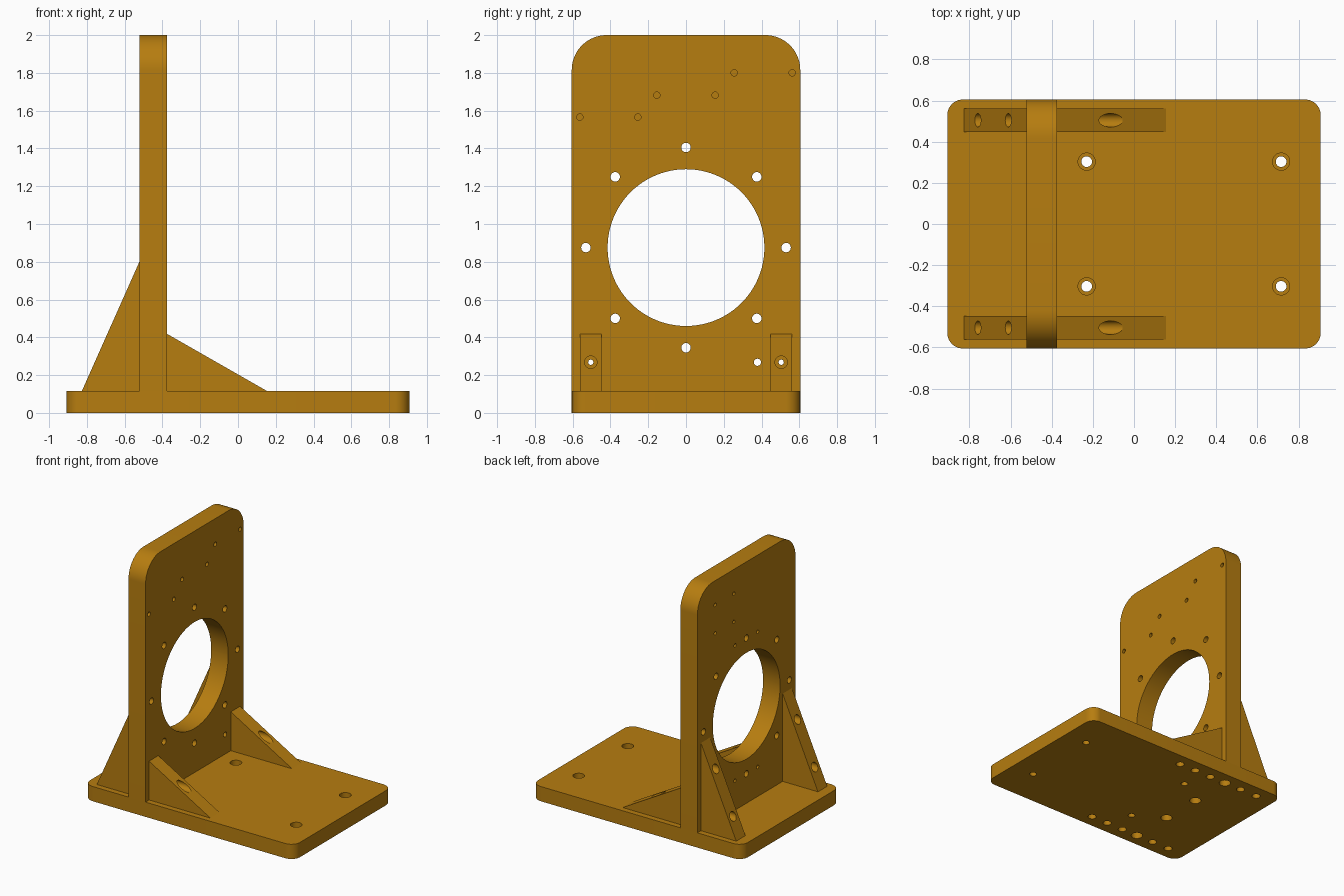
import bpy, bmesh, math
from mathutils import Vector, Matrix

cube = bpy.data.objects.get("Cube")
if cube:
    bpy.data.objects.remove(cube, do_unlink=True)

OCHRE = (0.47, 0.205, 0.005, 1.0)
mat = bpy.data.materials.new("ochre")
mat.use_nodes = True
mat.diffuse_color = OCHRE
mat.node_tree.nodes["Principled BSDF"].inputs["Base Color"].default_value = OCHRE

BASE_TOP = 0.115
HALF_X, HALF_Y = 0.907, 0.605
PLATE_BACK, PLATE_FRONT = -0.522, -0.375


def to_object(bm, name):
    mesh = bpy.data.meshes.new(name)
    bmesh.ops.recalc_face_normals(bm, faces=bm.faces[:])
    bm.to_mesh(mesh)
    bm.free()
    obj = bpy.data.objects.new(name, mesh)
    bpy.context.collection.objects.link(obj)
    return obj


def prism(name, profile, axis, lo, hi):
    """Extrude a 2D outline along one axis from lo to hi."""
    place = {"X": lambda p, h: (h, p[0], p[1]),
             "Y": lambda p, h: (p[0], h, p[1]),
             "Z": lambda p, h: (p[0], p[1], h)}[axis]
    bm = bmesh.new()
    face = bm.faces.new([bm.verts.new(place(p, lo)) for p in profile])
    out = bmesh.ops.extrude_face_region(bm, geom=[face])
    verts = [g for g in out["geom"] if isinstance(g, bmesh.types.BMVert)]
    bmesh.ops.translate(bm, verts=verts, vec=Vector(place((0, 0), hi - lo)))
    obj = to_object(bm, name)
    obj.data.materials.append(mat)
    return obj


def arc(cx, cy, r, start, steps=12):
    return [(cx + r * math.cos(a), cy + r * math.sin(a))
            for a in (math.radians(start + 90 * i / steps) for i in range(steps + 1))]


def drill(bm, axis, centre, r, lo, hi, sides=24):
    """Add a cylinder along X or Z to a cutter; centre is (y, z) or (x, y)."""
    mid = (lo + hi) / 2
    if axis == "X":
        m = Matrix.Translation((mid, *centre)) @ Matrix.Rotation(math.pi / 2, 4, "Y")
    else:
        m = Matrix.Translation((*centre, mid))
    bmesh.ops.create_cone(bm, cap_ends=True, segments=sides, radius1=r, radius2=r,
                          depth=hi - lo, matrix=m)


# Base slab with rounded corners
R = 0.075
ix, iy = HALF_X - R, HALF_Y - R
base = prism("base", arc(ix, iy, R, 0) + arc(-ix, iy, R, 90)
             + arc(-ix, -iy, R, 180) + arc(ix, -iy, R, 270), "Z", 0, BASE_TOP)

# Upright plate with rounded top corners
R = 0.185
plate = prism("upright_plate", [(-HALF_Y, BASE_TOP), (HALF_Y, BASE_TOP)]
              + arc(HALF_Y - R, 2 - R, R, 0, 20) + arc(R - HALF_Y, 2 - R, R, 90, 20),
              "X", PLATE_BACK, PLATE_FRONT)
parts = [base, plate]

# Triangular ribs on both sides of the plate
for side, s in (("left", 1), ("right", -1)):
    lo, hi = sorted((s * 0.447, s * 0.561))
    for kind, foot, wall, top in (("short_rib", 0.155, PLATE_FRONT, 0.418),
                                  ("tall_rib", -0.827, PLATE_BACK, 0.8)):
        parts.append(prism(f"{kind}_{side}",
                           [(foot, BASE_TOP), (wall, BASE_TOP), (wall, top)], "Y", lo, hi))

wide, narrow = bmesh.new(), bmesh.new()

# Large opening and its ring of bolt holes
drill(narrow, "X", (0, 0.875), 0.415, -0.6, -0.3, 96)
for i in range(8):
    a = i * math.pi / 4
    drill(narrow, "X", (0.53 * math.cos(a), 0.875 + 0.53 * math.sin(a)), 0.025, -0.6, -0.3)
drill(narrow, "X", (0.378, 0.268), 0.019, -0.6, -0.3)

# Shallow holes in the two plate faces
for y, z in ((0.255, 1.8), (0.562, 1.8), (-0.154, 1.682), (0.154, 1.682),
             (-0.562, 1.566), (-0.255, 1.566)):
    drill(narrow, "X", (y, z), 0.017, PLATE_FRONT - 0.08, -0.3, 16)
for y, z in ((0.385, 1.81), (0.385, 1.59), (0.155, 1.81), (0.155, 1.59),
             (0.14, 1.4), (-0.14, 1.4), (0.14, 0.345), (-0.14, 0.345)):
    drill(narrow, "X", (y, z), 0.014, -0.6, PLATE_BACK + 0.06, 16)

for s in (1, -1):
    # Counterbored screw holes through the ribs
    y = s * 0.504
    drill(narrow, "X", (y, 0.268), 0.014, -1, 1, 16)
    drill(wide, "X", (y, 0.268), 0.033, -0.25, 0.3)
    drill(wide, "X", (y, 0.268), 0.033, -1, -0.63)
    drill(wide, "X", (y, 0.6), 0.033, -1, -0.56)
    # Counterbored mounting holes in the base
    for x in (-0.23, 0.715):
        drill(narrow, "Z", (x, s * 0.303), 0.026, -0.1, 0.2)
        drill(wide, "Z", (x, s * 0.303), 0.042, 0.055, 0.2)
    # Screw pockets under the ribs and the plate
    for x in (-0.02, -0.165, -0.31, -0.6, -0.75):
        drill(wide, "Z", (x, y), 0.031, -0.1, 0.08)
    for py in (0.504, 0.165):
        drill(wide, "Z", (-0.45, s * py), 0.042, -0.1, 0.08)

# Cut every part, then clear the helpers
cutters = [to_object(wide, "wide_cutter"), to_object(narrow, "narrow_cutter")]
for c in cutters:
    c.hide_render = True
for obj in parts:
    for c in cutters:
        mod = obj.modifiers.new(c.name, "BOOLEAN")
        mod.operation, mod.solver, mod.object = "DIFFERENCE", "EXACT", c
depsgraph = bpy.context.evaluated_depsgraph_get()
results = [bpy.data.meshes.new_from_object(o.evaluated_get(depsgraph)) for o in parts]
for obj, mesh in zip(parts, results):
    obj.modifiers.clear()
    obj.data = mesh
    mesh.materials.clear()
    mesh.materials.append(mat)
    mesh.polygons.foreach_set("material_index", [0] * len(mesh.polygons))
for c in cutters:
    bpy.data.objects.remove(c, do_unlink=True)

# Smooth the round walls, keep the edges sharp
bpy.ops.object.select_all(action="DESELECT")
for obj in parts:
    obj.select_set(True)
bpy.context.view_layer.objects.active = base
bpy.ops.object.shade_smooth_by_angle(angle=math.radians(30))
